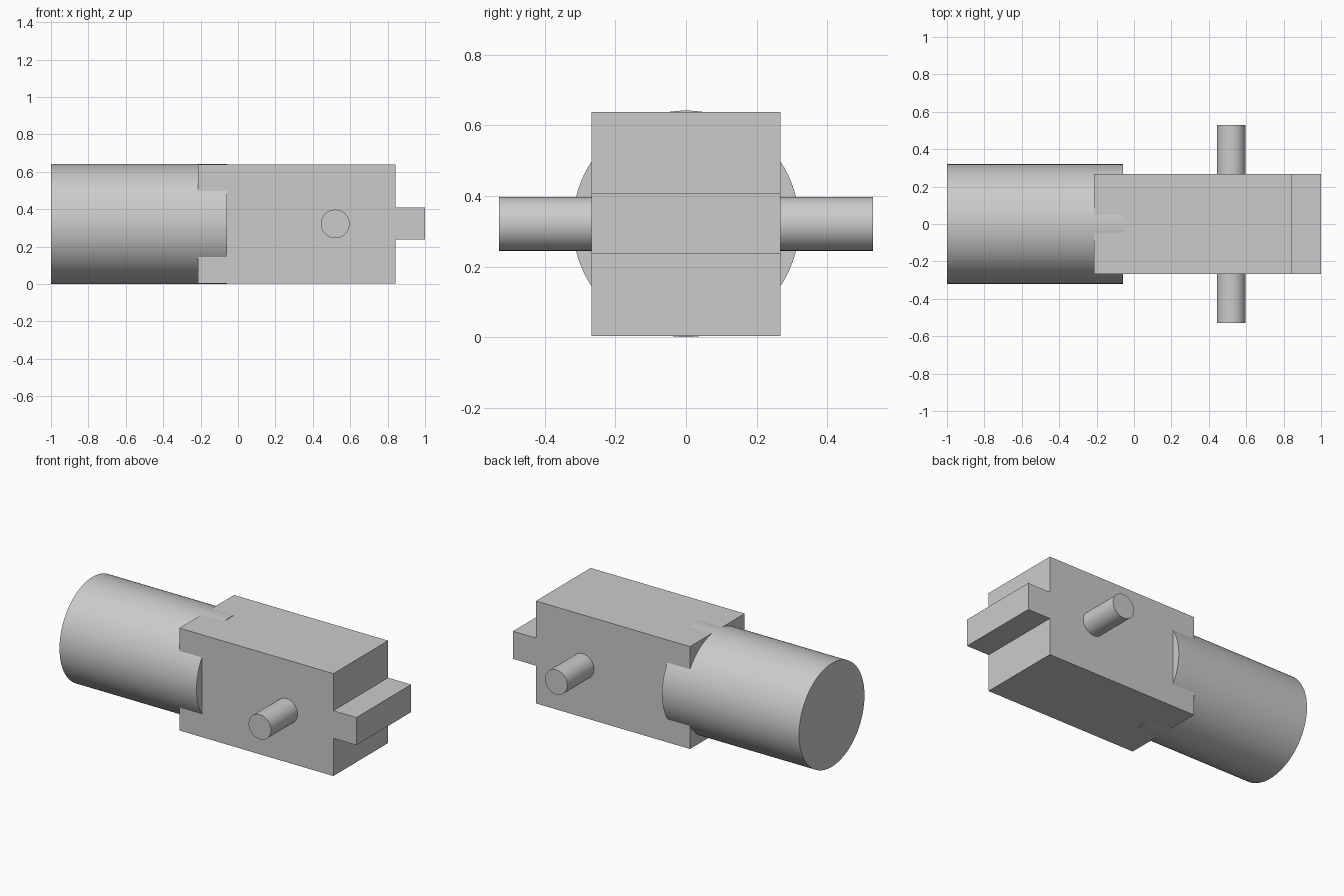
import bpy
import math
from mathutils import Vector

cube = bpy.data.objects.get("Cube")
if cube:
    bpy.data.objects.remove(cube, do_unlink=True)

GREY = (0.6, 0.6, 0.6, 1.0)
grey = bpy.data.materials.new("plain grey")
grey.use_nodes = True
grey.diffuse_color = GREY
grey.node_tree.nodes["Principled BSDF"].inputs["Base Color"].default_value = GREY

AXIS_Z = 0.321  # height of the shaft and pin centre lines


def finish(name):
    obj = bpy.context.object
    obj.name = obj.data.name = name
    obj.data.materials.append(grey)
    return obj


def block(name, low, high):
    low, high = Vector(low), Vector(high)
    bpy.ops.mesh.primitive_cube_add(size=1, location=(low + high) / 2)
    obj = finish(name)
    obj.scale = high - low
    bpy.ops.object.transform_apply(location=False, rotation=False, scale=True)
    return obj


def rod(name, radius, length, centre, rotation, sides):
    bpy.ops.mesh.primitive_cylinder_add(
        vertices=sides, radius=radius, depth=length,
        location=centre, rotation=rotation)
    obj = finish(name)
    bpy.ops.object.shade_smooth_by_angle(angle=math.radians(30))
    return obj


quarter = math.pi / 2

# Round shaft, its end sunk into the block
rod("round_shaft", 0.3205, 0.94, (-0.53, 0, AXIS_Z), (0, quarter, 0), 128)

# Main block and the full-width tongue on its end
block("main_block", (-0.215, -0.268, 0.003), (0.842, 0.268, 0.638))
block("end_tongue", (0.83, -0.268, 0.237), (1, 0.268, 0.408))

# Cross pin through both sides of the block
rod("cross_pin", 0.0765, 1.058, (0.52, 0, AXIS_Z), (quarter, 0, 0), 64)
